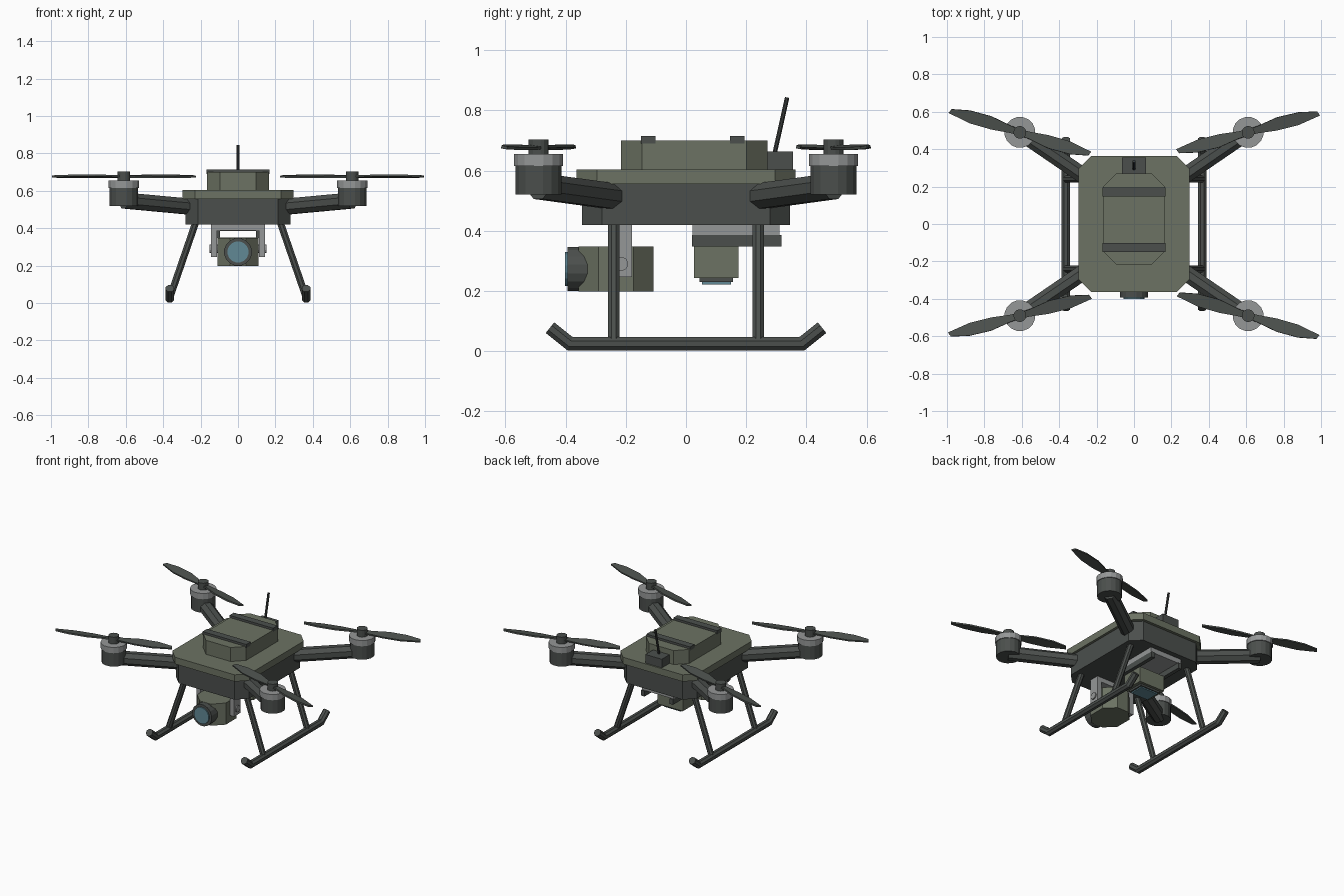
import bpy, bmesh
from math import radians, cos, sin, pi
from mathutils import Vector, Matrix

if "Cube" in bpy.data.objects:
    bpy.data.objects.remove(bpy.data.objects["Cube"])


def material(name, rgb):
    m = bpy.data.materials.new(name)
    m.diffuse_color = (*rgb, 1)
    m.use_nodes = True
    m.node_tree.nodes["Principled BSDF"].inputs["Base Color"].default_value = m.diffuse_color
    return m


OLIVE = material("olive", (0.15, 0.17, 0.125))
DARK = material("charcoal", (0.07, 0.078, 0.073))
BLACK = material("black", (0.045, 0.05, 0.048))
BLADE = material("blade", (0.075, 0.085, 0.078))
GREY = material("light_grey", (0.3, 0.31, 0.31))
GLASS = material("glass", (0.12, 0.25, 0.3))


def finish(name, bm, mat, matrix=None):
    if matrix:
        bm.transform(matrix)
    bmesh.ops.recalc_face_normals(bm, faces=bm.faces)
    me = bpy.data.meshes.new(name)
    bm.to_mesh(me)
    bm.free()
    me.materials.append(mat)
    ob = bpy.data.objects.new(name, me)
    bpy.context.collection.objects.link(ob)
    return ob


def prism(name, outline, z0, z1, mat, matrix=None):
    bm = bmesh.new()
    face = bm.faces.new([bm.verts.new((x, y, z0)) for x, y in outline])
    up = bmesh.ops.extrude_face_region(bm, geom=[face])["geom"]
    bmesh.ops.translate(bm, vec=(0, 0, z1 - z0),
                        verts=[v for v in up if isinstance(v, bmesh.types.BMVert)])
    return finish(name, bm, mat, matrix)


def box(name, x, y, z, mat):
    return prism(name, [(x[0], y[0]), (x[1], y[0]), (x[1], y[1]), (x[0], y[1])], *z, mat)


def chamfered(name, hx, y0, y1, c, z0, z1, mat):
    right = [(hx - c, y0), (hx, y0 + c), (hx, y1 - c), (hx - c, y1)]
    return prism(name, right + [(-x, y) for x, y in reversed(right)], z0, z1, mat)


def tube(name, path, r, mat, n=8):
    # Sweep an n-sided ring along a path with mitred bends
    pts = [Vector(p) for p in path]
    dirs = [(b - a).normalized() for a, b in zip(pts, pts[1:])]
    bm = bmesh.new()
    d = dirs[0]
    side = d.cross(Vector((0, 0, 1)))
    side = side.normalized() if side.length > 0.01 else Vector((1, 0, 0))
    up = side.cross(d)
    ring = [pts[0] + r * (cos(a) * side + sin(a) * up)
            for a in [(k + 0.5) * 2 * pi / n for k in range(n)]]
    rings = [[bm.verts.new(p) for p in ring]]
    for i in range(1, len(pts)):
        d = dirs[i - 1]
        nrm = (d + dirs[min(i, len(dirs) - 1)]).normalized()
        ring = [p + d * ((pts[i] - p).dot(nrm) / d.dot(nrm)) for p in ring]
        rings.append([bm.verts.new(p) for p in ring])
    for a, b in zip(rings, rings[1:]):
        for k in range(n):
            bm.faces.new((a[k], a[(k + 1) % n], b[(k + 1) % n], b[k]))
    bm.faces.new(rings[0])
    bm.faces.new(rings[-1])
    return finish(name, bm, mat)


# Hull, lid and battery
chamfered("hull", 0.28, -0.345, 0.345, 0.066, 0.42, 0.556, DARK)
chamfered("top_plate", 0.297, -0.364, 0.364, 0.068, 0.556, 0.603, OLIVE)
chamfered("battery", 0.165, -0.216, 0.271, 0.07, 0.603, 0.70, OLIVE)
for label, y in (("front", -0.125), ("back", 0.17)):
    box(f"{label}_battery_strap", (-0.168, 0.168), (y - 0.024, y + 0.024), (0.69, 0.715), DARK)

# Antenna
box("antenna_base", (-0.063, 0.063), (0.266, 0.355), (0.603, 0.663), DARK)
tube("antenna", [(0, 0.293, 0.65), (0, 0.336, 0.843)], 0.008, BLACK)

# Blade outline
edge = [(0.0, 0.016), (0.06, 0.02), (0.17, 0.038), (0.29, 0.034), (0.385, 0.012),
        (0.395, -0.012), (0.27, -0.032), (0.15, -0.03), (0.05, -0.018), (0.0, -0.016)]

for sx, sy in ((1, 1), (-1, 1), (1, -1), (-1, -1)):
    tag = ("front" if sy < 0 else "back") + ("_right" if sx > 0 else "_left")
    mx, my = sx * 0.61, sy * 0.49
    # Arm and motor
    tube(f"{tag}_arm", [(sx * 0.2, sy * 0.21, 0.51), (mx, my, 0.548)], 0.046, DARK)
    for part, r, z0, z1, mat in (("motor_mount", 0.078, 0.52, 0.615, DARK),
                                 ("motor_bell", 0.083, 0.615, 0.655, GREY),
                                 ("rotor_hub", 0.034, 0.655, 0.703, DARK)):
        tube(f"{tag}_{part}", [(mx, my, z0), (mx, my, z1)], r, mat, 16)
    # Pitched propeller blades
    spin = sx * sy
    yaw = radians(15 if spin > 0 else -17)
    for k in (0, 1):
        m = (Matrix.Translation((mx, my, 0.677)) @ Matrix.Rotation(yaw + k * pi, 4, "Z")
             @ Matrix.Rotation(radians(8 * spin), 4, "X"))
        prism(f"{tag}_blade_{k + 1}", [(x, y * spin) for x, y in edge], -0.005, 0.005, BLADE, m)
    # Leg
    tube(f"{tag}_leg", [(sx * 0.223, sy * 0.24, 0.44), (sx * 0.364, sy * 0.24, 0.03)], 0.02, DARK)

# Skids and gimbal fork
for s, label in ((1, "right"), (-1, "left")):
    x = s * 0.364
    tube(f"{label}_skid", [(x, -0.452, 0.078), (x, -0.385, 0.0245), (x, 0.385, 0.0245),
                           (x, 0.452, 0.078)], 0.0245, DARK)
    box(f"{label}_gimbal_fork", sorted((s * 0.112, s * 0.145)), (-0.25, -0.18), (0.247, 0.40), GREY)
    tube(f"{label}_gimbal_pivot", [(s * 0.10, -0.215, 0.29), (s * 0.153, -0.215, 0.29)], 0.023, GREY, 12)
    box(f"{label}_payload_rail", sorted((s * 0.096, s * 0.122)), (0.02, 0.317), (0.348, 0.386), DARK)
box("gimbal_bridge", (-0.145, 0.145), (-0.25, -0.18), (0.388, 0.42), GREY)

# Camera
chamfered("camera_body", 0.11, -0.358, -0.108, 0.067, 0.198, 0.348, OLIVE)
tube("camera_hood", [(0, -0.28, 0.273), (0, -0.394, 0.273)], 0.075, DARK, 16)
tube("camera_lens", [(0, -0.38, 0.273), (0, -0.402, 0.273)], 0.057, GLASS, 16)

# Underside payload sensor
box("payload_plate", (-0.122, 0.122), (0.022, 0.31), (0.386, 0.42), GREY)
box("sensor_body", (-0.098, 0.098), (0.027, 0.175), (0.243, 0.35), OLIVE)
box("sensor_bezel", (-0.075, 0.075), (0.045, 0.157), (0.23, 0.243), DARK)
box("sensor_window", (-0.065, 0.065), (0.053, 0.149), (0.222, 0.23), GLASS)
